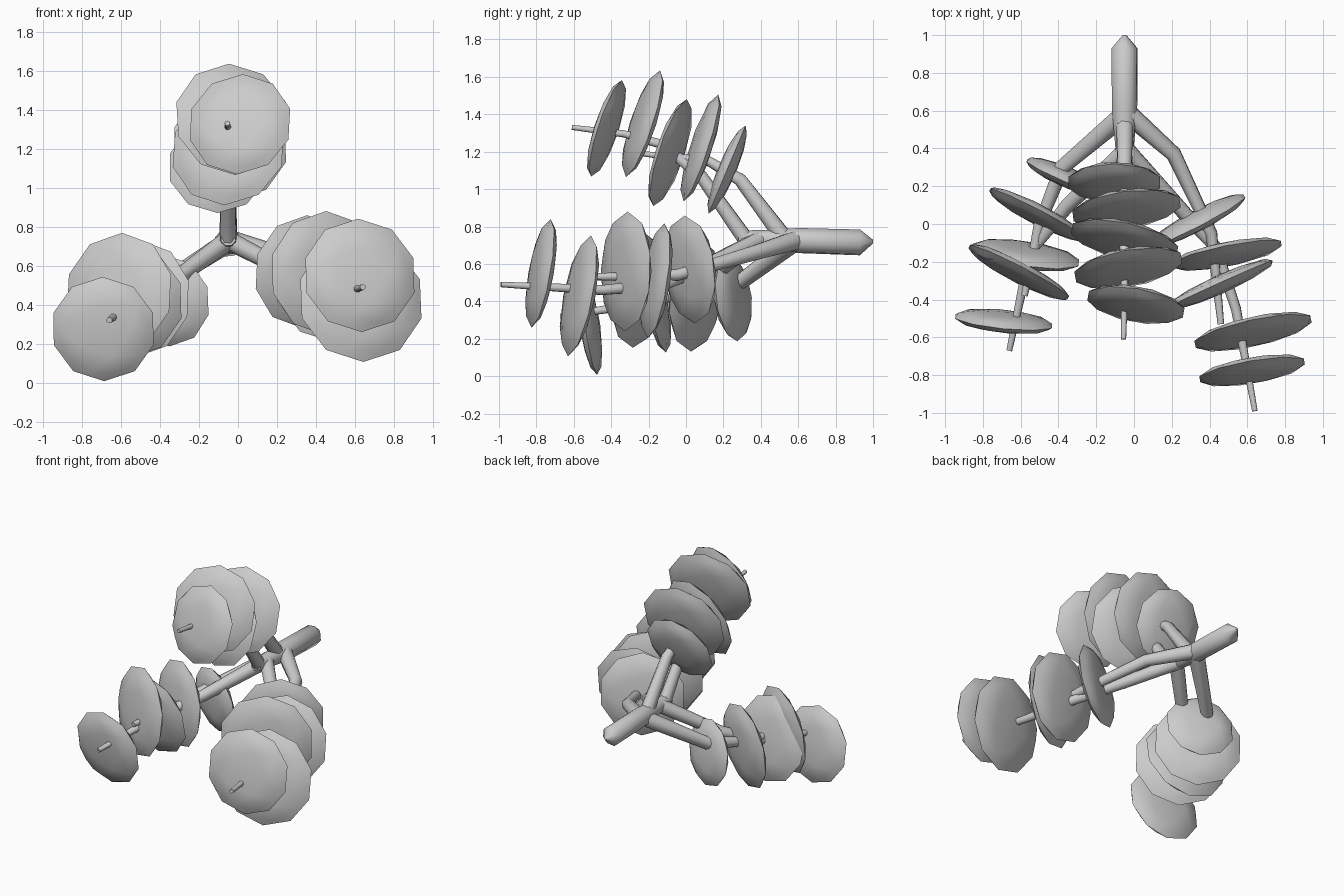
import bpy, bmesh, math
from mathutils import Vector

mat = bpy.data.materials.new("plain grey")
mat.diffuse_color = (0.6, 0.6, 0.6, 1)


def finish(bm, name):
    bmesh.ops.recalc_face_normals(bm, faces=bm.faces)
    for f in bm.faces:
        f.smooth = True
    me = bpy.data.meshes.new(name)
    bm.to_mesh(me)
    bm.free()
    me.materials.append(mat)
    ob = bpy.data.objects.new(name, me)
    bpy.context.collection.objects.link(ob)
    bpy.context.view_layer.objects.active = ob
    ob.select_set(True)
    bpy.ops.object.shade_smooth_by_angle(angle=math.radians(50))
    ob.select_set(False)


def tube(name, pts, sides=8):
    """Tapered limb through (x, y, z, radius) points."""
    bm = bmesh.new()
    co = [Vector(p[:3]) for p in pts]
    rings = []
    for i, p in enumerate(pts):
        d = (co[min(i + 1, len(co) - 1)] - co[max(i - 1, 0)]).normalized()
        u = d.cross(Vector((0.3, 0, 1))).normalized()
        v = d.cross(u)
        rings.append([bm.verts.new(co[i] + p[3] * (
            u * math.cos(2 * math.pi * k / sides) + v * math.sin(2 * math.pi * k / sides)))
            for k in range(sides)])
    for a, b in zip(rings, rings[1:]):
        for k in range(sides):
            j = (k + 1) % sides
            bm.faces.new((a[k], a[j], b[j], b[k]))
    bm.faces.new(rings[0])
    bm.faces.new(rings[-1])
    finish(bm, name)


def pad(name, x, y, z, r, s, t):
    """Flattened leaf pad lying in the plane y = s*x + t*z."""
    bm = bmesh.new()
    bmesh.ops.create_icosphere(bm, subdivisions=2, radius=1)
    q = Vector((s, -1, t)).to_track_quat('Z', 'Y')
    for v in bm.verts:
        v.co = q @ Vector((v.co.x * r, v.co.y * r, v.co.z * 0.05)) + Vector((x, y, z))
    finish(bm, name)


# trunk, lying along y
tube("trunk", [(-0.05, 1.0, 0.72, 0.01), (-0.05, 0.93, 0.715, 0.072),
               (-0.05, 0.6, 0.725, 0.07), (-0.05, 0.45, 0.73, 0.055),
               (-0.05, 0.28, 0.74, 0.04)])

# two limbs per branch
limbs = {
    "top_limb_a": [(-0.05, 0.53, 0.73, 0.05), (-0.05, 0.29, 1.05, 0.038),
                   (-0.05, 0.12, 1.15, 0.028), (-0.05, -0.24, 1.19, 0.014)],
    "top_limb_b": [(-0.05, 0.32, 0.73, 0.045), (-0.05, 0.08, 1.07, 0.036),
                   (-0.05, -0.13, 1.24, 0.027), (-0.05, -0.33, 1.295, 0.02),
                   (-0.055, -0.61, 1.33, 0.014)],
    "right_limb_a": [(-0.05, 0.6, 0.73, 0.055), (0.21, 0.37, 0.66, 0.043),
                     (0.41, -0.05, 0.54, 0.033), (0.46, -0.53, 0.53, 0.018)],
    "right_limb_b": [(-0.05, 0.4, 0.73, 0.05), (0.2, 0.13, 0.6, 0.042),
                     (0.43, -0.12, 0.49, 0.034), (0.54, -0.45, 0.46, 0.028),
                     (0.64, -0.99, 0.49, 0.015)],
    "left_limb_a": [(-0.05, 0.58, 0.72, 0.055), (-0.38, 0.3, 0.51, 0.043),
                    (-0.5, 0.0, 0.44, 0.032), (-0.58, -0.38, 0.42, 0.018)],
    "left_limb_b": [(-0.05, 0.38, 0.73, 0.05), (-0.35, 0.1, 0.51, 0.04),
                    (-0.55, -0.15, 0.4, 0.03), (-0.66, -0.67, 0.32, 0.016)],
}
for name, pts in limbs.items():
    tube(name, pts)

# leaf pads: x, y, z, radius, side slope, up slope
pads = {
    "top_pad": [(0.01, -0.425, 1.325, 0.27, -0.18, 0.33), (-0.03, -0.23, 1.35, 0.3, 0.18, 0.33),
                (-0.05, -0.085, 1.195, 0.3, -0.22, 0.33), (-0.04, 0.08, 1.22, 0.3, 0.13, 0.33),
                (-0.105, 0.22, 1.105, 0.255, 0.0, 0.42)],
    "right_pad": [(0.625, -0.775, 0.55, 0.295, 0.17, 0.18), (0.63, -0.57, 0.43, 0.33, 0.22, 0.2),
                  (0.455, -0.32, 0.56, 0.32, 0.45, 0.03), (0.49, -0.16, 0.51, 0.31, 0.2, 0.15),
                  (0.34, 0.02, 0.57, 0.29, 0.52, -0.12)],
    "left_pad": [(-0.69, -0.515, 0.275, 0.27, -0.1, -0.15), (-0.61, -0.255, 0.46, 0.31, -0.52, 0.12),
                 (-0.575, -0.165, 0.42, 0.3, -0.15, -0.2), (-0.51, 0.05, 0.43, 0.3, -0.52, 0.1),
                 (-0.36, 0.25, 0.42, 0.235, -0.42, -0.12)],
}
for name, rows in pads.items():
    for i, row in enumerate(rows):
        pad(f"{name}_{i + 1}", *row)
